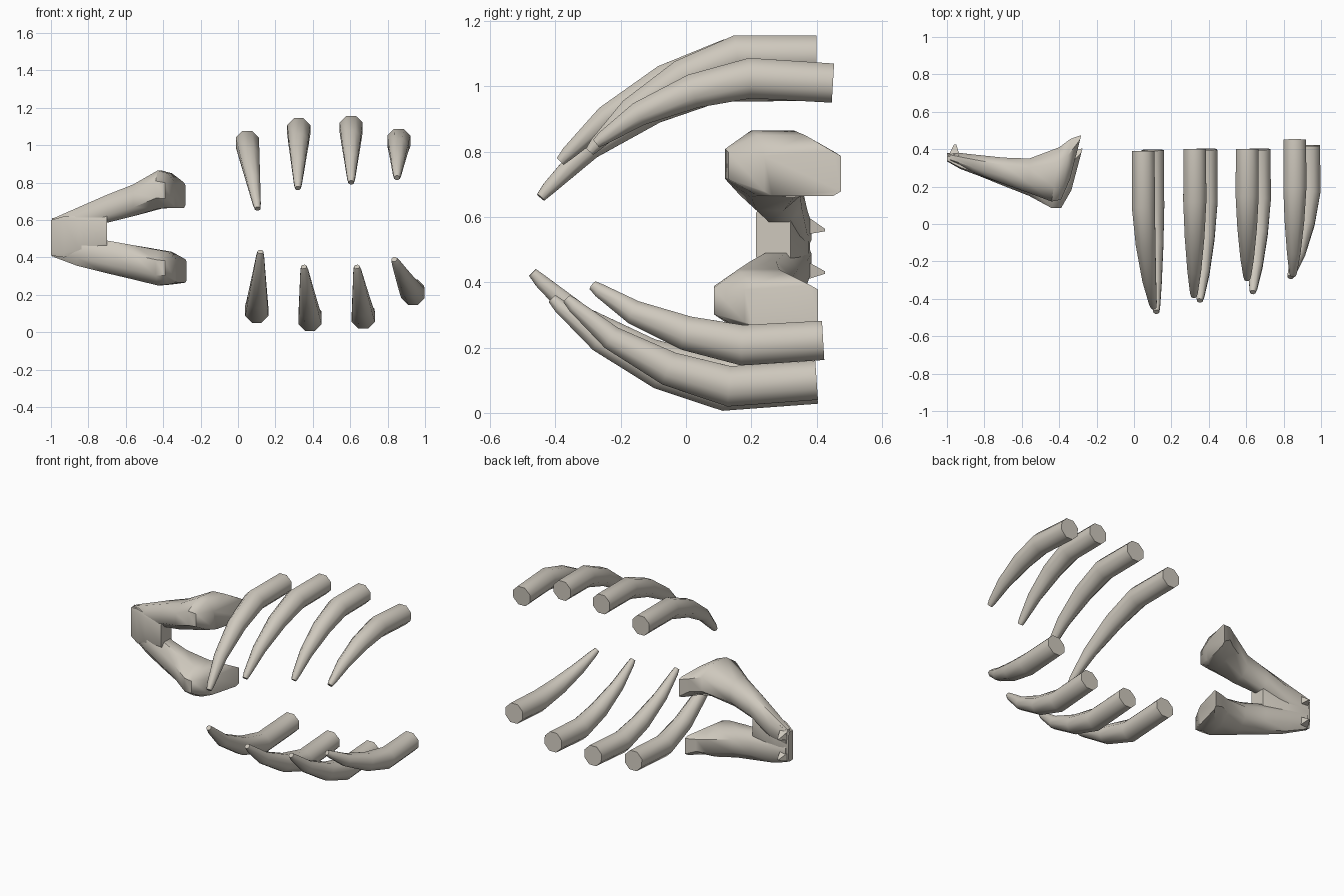
import bpy, bmesh, math
from mathutils import Vector

if "Cube" in bpy.data.objects:
    bpy.data.objects.remove(bpy.data.objects["Cube"])

bone = bpy.data.materials.new("warm bone")
bone.diffuse_color = (0.62, 0.58, 0.51, 1)
bone.use_nodes = True
bone.node_tree.nodes["Principled BSDF"].inputs["Base Color"].default_value = bone.diffuse_color


def loft(name, rings, angle=50):
    """Skin a list of point rings and close both ends."""
    bm = bmesh.new()
    loops = [[bm.verts.new(p) for p in r] for r in rings]
    n = len(loops[0])
    for a, b in zip(loops, loops[1:]):
        for i in range(n):
            j = (i + 1) % n
            bm.faces.new((a[i], a[j], b[j], b[i]))
    bm.faces.new(loops[0])
    bm.faces.new(loops[-1])
    bmesh.ops.recalc_face_normals(bm, faces=bm.faces)
    me = bpy.data.meshes.new(name)
    bm.to_mesh(me)
    bm.free()
    me.materials.append(bone)
    ob = bpy.data.objects.new(name, me)
    bpy.context.collection.objects.link(ob)
    bpy.ops.object.select_all(action='DESELECT')
    ob.select_set(True)
    bpy.context.view_layer.objects.active = ob
    bpy.ops.object.shade_smooth_by_angle(angle=math.radians(angle))
    return ob


# Curved ribs: (position along, share of the bend, radius)
PROFILE = [(0, 0, .065), (.35, 0, .067), (.59, .22, .057),
           (.82, .57, .04), (.97, .92, .023), (1, 1, .016)]


def rib(name, x0, x1, y0, y1, z0, z1, slope):
    length = y0 - y1
    bend = (z1 - z0) - slope * length
    pts = [Vector((x0 + (x1 - x0) * f, y0 - length * t,
                   z0 + slope * length * t + bend * f)) for t, f, r in PROFILE]
    rings = []
    for i, p in enumerate(pts):
        tan = (pts[min(i + 1, len(pts) - 1)] - pts[max(i - 1, 0)]).normalized()
        up = Vector((1, 0, 0)).cross(tan).normalized()
        side = tan.cross(up)
        r = PROFILE[i][2]
        rings.append([p + r * (side * math.cos(a) + up * math.sin(a))
                      for a in [math.tau * (k + .5) / 8 for k in range(8)]])
    loft(name, rings)


# x back, x tip, y back, y tip, z back, z tip, initial slope
UPPER = [(.05, .105, .39, -.445, 1.015, .66, 0),
         (.325, .32, .40, -.385, 1.083, .77, 0),
         (.605, .605, .40, -.295, 1.095, .80, 0),
         (.86, .85, .45, -.275, 1.01, .825, .06)]
LOWER = [(.10, .12, .395, -.47, .13, .43, -.06),
         (.385, .352, .40, -.41, .088, .35, -.07),
         (.67, .635, .40, -.365, .10, .35, -.07),
         (.935, .835, .42, -.285, .222, .39, -.06)]
for i, c in enumerate(UPPER):
    rib(f"upper_rib_{i + 1}", *c)
for i, c in enumerate(LOWER):
    rib(f"lower_rib_{i + 1}", *c)


def section(x, y0, y1, z0, z1, k=.45, skew=0):
    """Chamfered rectangle; skew pulls the front edge back in x."""
    cy, cz, hy, hz = (y0 + y1) / 2, (z0 + z1) / 2, (y1 - y0) / 2, (z1 - z0) / 2
    c = [(1, k), (k, 1), (-k, 1), (-1, k), (-1, -k), (-k, -1), (k, -1), (1, -k)]
    return [Vector((x + skew * u, cy + u * hy, cz + v * hz)) for u, v in c]


# Forked bone: two flaring arms
loft("upper_fork_arm", [
    section(-.985, .33, .385, .50, .61),
    section(-.86, .275, .372, .50, .665),
    section(-.70, .215, .355, .585, .735),
    section(-.56, .165, .35, .62, .79),
    section(-.42, .12, .41, .66, .865, skew=.02),
    section(-.365, .13, .455, .665, .85, skew=.025),
    section(-.312, .24, .475, .665, .80, k=.8, skew=.03)])
loft("lower_fork_arm", [
    section(-.98, .33, .385, .40, .52),
    section(-.86, .27, .372, .355, .51),
    section(-.70, .205, .345, .315, .49),
    section(-.56, .15, .325, .282, .465),
    section(-.42, .085, .36, .25, .44, skew=.02),
    section(-.365, .085, .385, .255, .43, skew=.025),
    section(-.305, .18, .405, .265, .39, k=.8, skew=.03)])

# Web joining the arms at the point of the fork
loft("fork_bridge", [
    section(-1.0, .335, .38, .41, .60, k=.8),
    section(-.93, .295, .375, .40, .62, k=.8),
    section(-.85, .265, .36, .42, .62, k=.8),
    section(-.70, .215, .32, .46, .63, k=.8)])

# Small hooked spurs behind the point
for name, z0, z1, tip in (("upper_spur", .545, .61, .56), ("lower_spur", .405, .47, .43)):
    loft(name, [
        [Vector(p) for p in ((-.995, .36, z0), (-.93, .36, z0), (-.93, .36, z1), (-.995, .36, z1))],
        [Vector(p) for p in ((-.962, .425, tip - .004), (-.95, .425, tip - .004),
                             (-.95, .425, tip + .004), (-.962, .425, tip + .004))]], 30)
